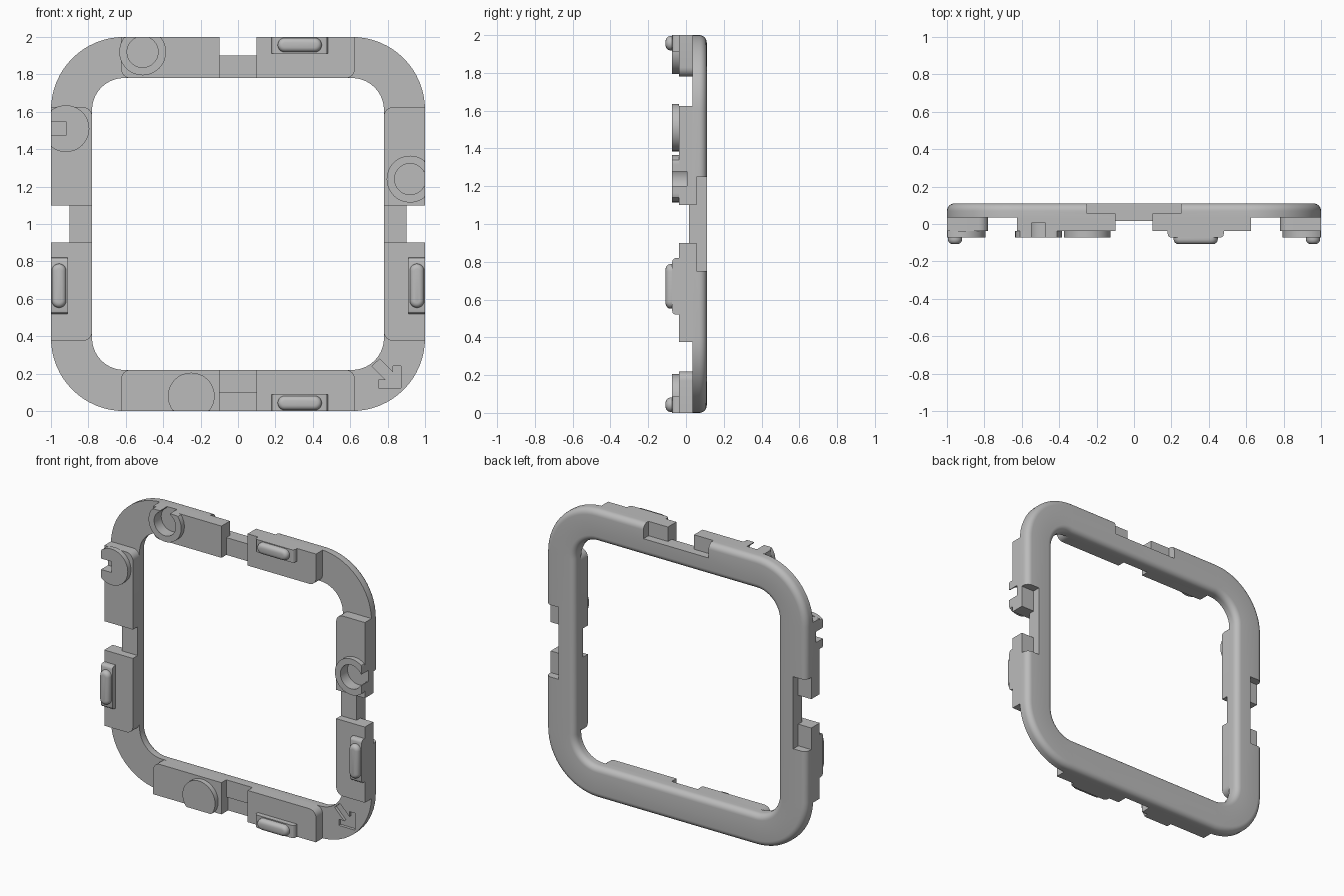
import bpy
import bmesh
import math

cube = bpy.data.objects.get("Cube")
if cube:
    bpy.data.objects.remove(cube, do_unlink=True)

grey = bpy.data.materials.new("plain grey")
grey.use_nodes = True
grey.diffuse_color = (0.5, 0.5, 0.5, 1)
grey.node_tree.nodes["Principled BSDF"].inputs["Base Color"].default_value = (0.5, 0.5, 0.5, 1)

# Each side is described by u (along the bar) and v (outwards from the centre)
SIDES = {
    "top": lambda u, v: (u, 1 + v),
    "bottom": lambda u, v: (u, 1 - v),
    "left": lambda u, v: (v, 1 - u),
    "right": lambda u, v: (-v, 1 - u),
}
FRONT, BACK = 0.035, 0.11
BLOCK = -0.038
RAISED = -0.073
TIP = -0.108
INNER = 0.78
SLOT = 0.9


def finish(bm, name, side):
    """Turn a mesh in (u, y, v) into an object on the given side."""
    for vert in bm.verts:
        u, y, v = vert.co
        x, z = SIDES[side](u, v)
        vert.co = (x, y, z)
    bmesh.ops.recalc_face_normals(bm, faces=bm.faces[:])
    mesh = bpy.data.meshes.new(name)
    bm.to_mesh(mesh)
    bm.free()
    mesh.materials.append(grey)
    obj = bpy.data.objects.new(name, mesh)
    bpy.context.collection.objects.link(obj)
    return obj


def prism(name, points, y0, y1, side="top", bevel=0, segments=3, ends_only=False):
    """Extrude a (u, v) outline from y0 (front) to y1, rounding the front rim."""
    bm = bmesh.new()
    face = bm.faces.new([bm.verts.new((u, y0, v)) for u, v in points])
    rim = list(face.edges)
    new = bmesh.ops.extrude_face_region(bm, geom=[face], use_keep_orig=True)["geom"]
    for vert in new:
        if isinstance(vert, bmesh.types.BMVert):
            vert.co.y = y1
    bmesh.ops.recalc_face_normals(bm, faces=bm.faces[:])
    if bevel:
        if ends_only:
            rim = [e for e in rim if abs(e.verts[0].co.x - e.verts[1].co.x) < 1e-5]
        bmesh.ops.bevel(bm, geom=rim, offset=bevel, segments=segments,
                        profile=0.5, affect="EDGES", clamp_overlap=True)
    return finish(bm, name, side)


def box(u0, u1, v0, v1):
    return [(u0, v0), (u1, v0), (u1, v1), (u0, v1)]


def arc(cu, cv, radius, start, end, steps):
    angles = [math.radians(start + (end - start) * i / steps) for i in range(steps + 1)]
    return [(cu + radius * math.cos(a), cv + radius * math.sin(a)) for a in angles]


def circle(cu, cv, radius):
    return arc(cu, cv, radius, 0, 360, 48)[:-1]


def rounded_square(half, radius):
    c = half - radius
    points = []
    for i, (su, sv) in enumerate([(1, 1), (-1, 1), (-1, -1), (1, -1)]):
        points += arc(su * c, sv * c, radius, 90 * i, 90 * i + 90, 16)
    return points


def cut(obj, cutters):
    for cutter in cutters:
        mod = obj.modifiers.new("cut", "BOOLEAN")
        mod.operation = "DIFFERENCE"
        mod.solver = "EXACT"
        mod.object = cutter
        bpy.context.view_layer.objects.active = obj
        bpy.ops.object.modifier_apply(modifier=mod.name)


def discard(cutters):
    for cutter in cutters:
        bpy.data.objects.remove(cutter, do_unlink=True)


# Main frame: a section with rounded back edges carried round a rounded square
fillet = 0.04
section = [(0, FRONT)]
section += [(u, y) for u, y in arc(fillet, BACK - fillet, fillet, 180, 90, 6)]
section += [(u, y) for u, y in arc(0.22 - fillet, BACK - fillet, fillet, 90, 0, 6)]
section += [(0.22, FRONT)]
bm = bmesh.new()
loops = [[bm.verts.new((u, y, v)) for u, v in rounded_square(1 - inset, 0.39 - inset)]
         for inset, y in section]
for a, b in zip(loops, loops[1:] + loops[:1]):
    for i in range(len(a)):
        bm.faces.new((a[i - 1], a[i], b[i], b[i - 1]))
frame = finish(bm, "frame", "top")

# Stepped slots in the middle of every side, and the engraved arrow
cutters = []
for side in SIDES:
    cutters.append(prism("slot_cutter", box(-0.1, 0.1, SLOT, 1.1), -0.2, 0.2, side))
    cutters.append(prism("back_slot_cutter", box(-0.25, 0.25, SLOT, 1.1), 0.055, 0.2, side))
arrow = [(0.717, 0.24), (0.757, 0.278), (0.83, 0.205), (0.83, 0.24), (0.872, 0.24),
         (0.872, 0.123), (0.75, 0.123), (0.75, 0.165), (0.79, 0.165)]
cutters.append(prism("arrow_cutter", [(x, z - 1) for x, z in arrow], -0.1, FRONT + 0.02))
cut(frame, cutters)
discard(cutters)


def block_outline(sign):
    """Block from the slot to the corner, rounded at its inner far corner."""
    end, r = 0.625, 0.05
    points = [(0.1, 1), (0.1, INNER)] + arc(end - r, INNER + r, r, -90, 0, 6) + [(end, 1)]
    return [(sign * u, v) for u, v in points]


SOCKET_AT = {"top": -0.51, "bottom": -0.25, "left": -0.24, "right": -0.51}
for side, cu in SOCKET_AT.items():
    # Thin bridge behind the slot
    prism(side + "_bridge", box(-0.1, 0.1, INNER, SLOT), 0.015, FRONT, side)

    # Block with a raised ring, bored out and open to the outside
    cv = 0.92
    block = prism(side + "_socket_block", block_outline(-1), BLOCK, FRONT, side)
    rim = [(u, min(v, 1)) for u, v in circle(cu, cv, 0.125)]
    ring = prism(side + "_socket_ring", rim, RAISED, BLOCK, side)
    cutters = [prism("bore_cutter", circle(cu, cv, 0.083), -0.2, 0.005, side),
               prism("mouth_cutter", box(cu - 0.038, cu + 0.038, cv, 1.1), -0.2, 0.005, side)]
    cut(block, cutters)
    cut(ring, cutters)
    discard(cutters)

    # Block with a raised pad and a rounded catch
    prism(side + "_catch_block", block_outline(1), BLOCK, FRONT, side)
    prism(side + "_catch_pad", box(0.18, 0.48, 0.912, 1), RAISED, BLOCK, side,
          bevel=0.02, ends_only=True)
    r = 0.038
    pill = arc(0.41, 0.957, r, -90, 90, 12) + arc(0.25, 0.957, r, 90, 270, 12)
    prism(side + "_catch", pill, TIP, RAISED, side, bevel=0.026, segments=4)

# Smooth the rounded surfaces and keep the sharp edges
bpy.ops.object.select_all(action="DESELECT")
for obj in bpy.context.collection.objects:
    if obj.type == "MESH" and obj.data.materials and obj.data.materials[0] == grey:
        obj.select_set(True)
        bpy.context.view_layer.objects.active = obj
bpy.ops.object.shade_smooth_by_angle(angle=math.radians(30))
